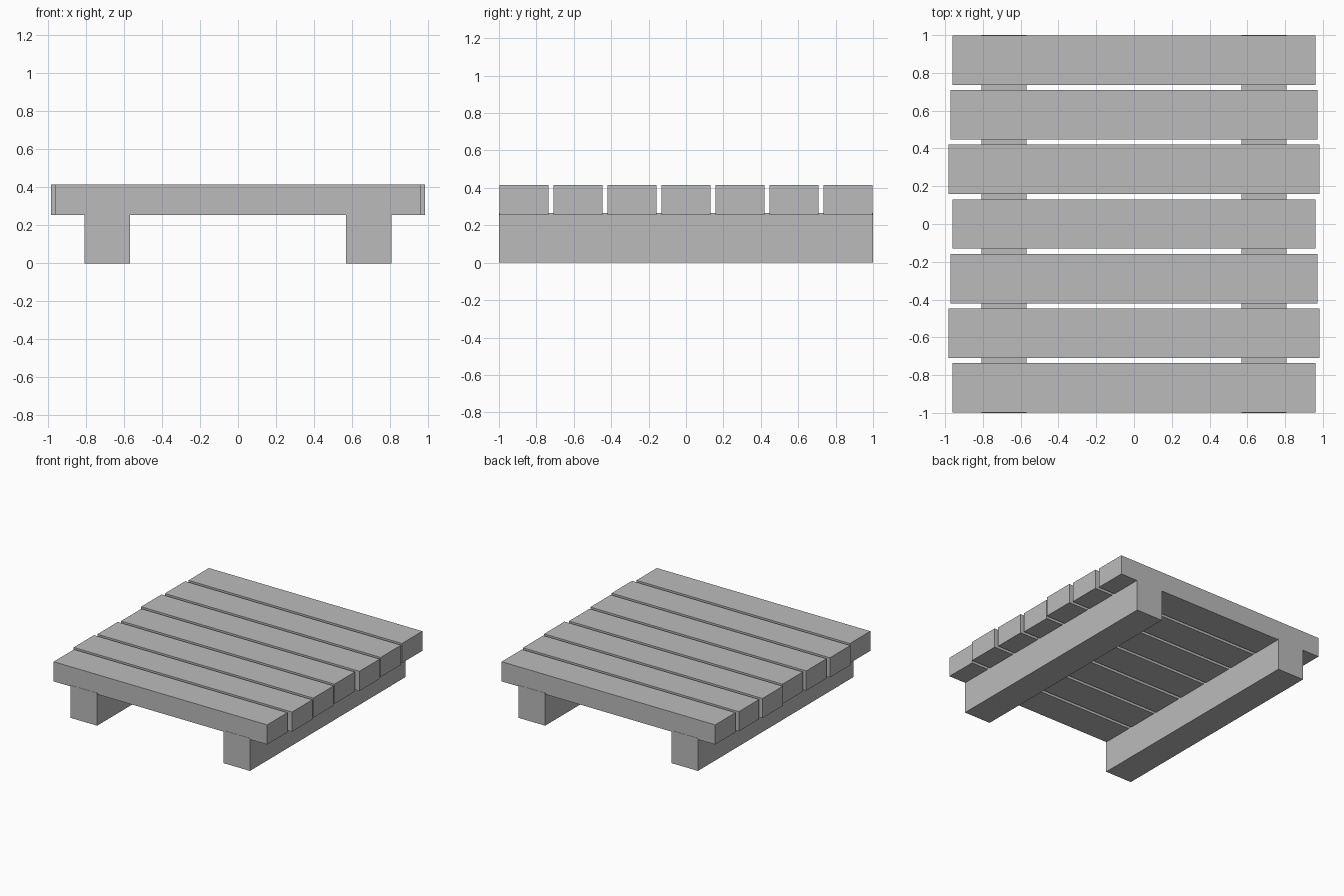
import bpy

# Remove the default cube
default = bpy.data.objects.get("Cube")
if default:
    bpy.data.objects.remove(default, do_unlink=True)

# Single flat grey
grey = bpy.data.materials.new("plain_grey")
grey.use_nodes = True
colour = (0.5, 0.5, 0.5, 1)
grey.diffuse_color = colour
grey.node_tree.nodes["Principled BSDF"].inputs["Base Color"].default_value = colour


def box(name, size, centre):
    bpy.ops.mesh.primitive_cube_add(size=1, location=centre)
    obj = bpy.context.object
    obj.name = name
    obj.scale = size
    bpy.ops.object.transform_apply(location=False, rotation=False, scale=True)
    obj.data.materials.append(grey)
    return obj


# Two long runners, their tops sunk slightly into the deck
runner_height = 0.265
for side, label in ((-1, "right"), (1, "left")):
    box(f"{label}_runner", (0.24, 2, runner_height), (side * 0.688, 0, runner_height / 2))

# Seven deck planks, front to back, with three repeating lengths
lengths = (1.922, 1.966, 1.944)
plank_count, pitch = 7, 0.289
for i in range(plank_count):
    y = (i - (plank_count - 1) / 2) * pitch
    box(f"deck_plank_{i + 1}", (lengths[i % 3], 0.262, 0.16), (0, y, 0.335))
